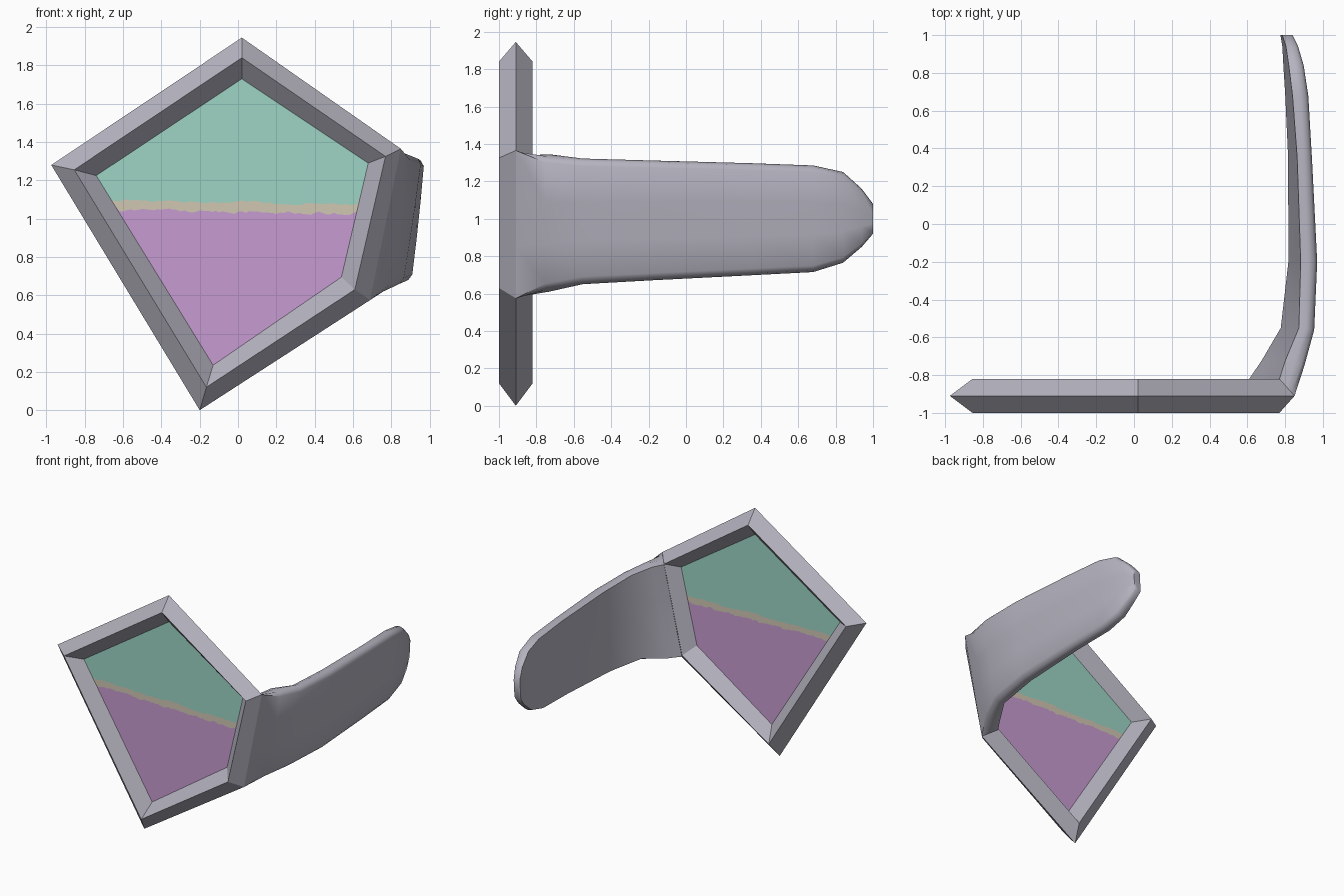
import bpy, bmesh, random

if "Cube" in bpy.data.objects:
    bpy.data.objects.remove(bpy.data.objects["Cube"])

random.seed(4)


def material(name, rgb):
    m = bpy.data.materials.new(name)
    m.diffuse_color = (*rgb, 1.0)
    m.use_nodes = True
    m.node_tree.nodes["Principled BSDF"].inputs["Base Color"].default_value = m.diffuse_color
    return m


grey = material("lilac grey", (0.46, 0.45, 0.52))
teal = material("pale teal", (0.34, 0.66, 0.56))
beige = material("pale beige", (0.64, 0.57, 0.45))
purple = material("soft purple", (0.57, 0.33, 0.64))


def make_object(name, bm, mats):
    bmesh.ops.recalc_face_normals(bm, faces=bm.faces)
    me = bpy.data.meshes.new(name)
    bm.to_mesh(me)
    bm.free()
    for m in mats:
        me.materials.append(m)
    ob = bpy.data.objects.new(name, me)
    bpy.context.collection.objects.link(ob)
    return ob


def bridge(bm, a, b):
    n = len(a)
    for i in range(n):
        j = (i + 1) % n
        bm.faces.new((a[i], a[j], b[j], b[i]))


# Pentagon outlines (x, z): outer edge, ridge and inner edge
outer = [(0.02, 1.945), (-0.975, 1.28), (-0.20, 0.0), (0.69, 0.575), (0.85, 1.365)]
ridge = [(0.02, 1.84), (-0.855, 1.255), (-0.165, 0.12), (0.61, 0.63), (0.77, 1.325)]
inner = [(0.02, 1.73), (-0.74, 1.225), (-0.13, 0.235), (0.54, 0.695), (0.68, 1.29)]
MID, FRONT, BACK = -0.91, -1.0, -0.82

# Frame with a diamond cross-section
bm = bmesh.new()
loops = [[bm.verts.new((x, y, z)) for x, z in pts]
         for pts, y in ((outer, MID), (ridge, FRONT), (inner, MID), (ridge, BACK))]
for k in range(4):
    bridge(bm, loops[k], loops[(k + 1) % 4])
make_object("frame", bm, [grey])


# Pane: columns cut by two ragged horizontal lines
def pane_span(x):
    zs = []
    for (x0, z0), (x1, z1) in zip(inner, inner[1:] + inner[:1]):
        if min(x0, x1) - 1e-6 <= x <= max(x0, x1) + 1e-6:
            zs.append(z0 + (z1 - z0) * (x - x0) / (x1 - x0))
    return min(zs), max(zs)


xs = sorted({round(-0.74 + 0.02 * i, 4) for i in range(72)} | {p[0] for p in inner})
bm = bmesh.new()
columns = []
low = high = 0.0
for x in xs:
    low = 0.6 * low + random.uniform(-0.008, 0.008)
    high = 0.6 * high + random.uniform(-0.006, 0.006)
    z0, z1 = pane_span(x)
    cuts = (z0, 1.036 - 0.012 * x + low, 1.086 - 0.018 * x + high, z1)
    columns.append([bm.verts.new((x, MID, min(max(z, z0), z1))) for z in cuts])
for a, b in zip(columns, columns[1:]):
    for k in range(3):
        f = bm.faces.new((a[k], b[k], b[k + 1], a[k + 1]))
        f.material_index = k
bmesh.ops.remove_doubles(bm, verts=bm.verts, dist=0.0005)
make_object("pane", bm, [purple, beige, teal])

# Side arm: cross-section (inner to outer, bottom to top) swept through rings
section = [(0, 0.02), (0, 0.35), (0, 0.65), (0, 0.98), (0.4, 1.0), (0.8, 0.985), (1, 0.94),
           (1.03, 0.65), (1.03, 0.35), (1, 0.06), (0.8, 0.015), (0.4, 0)]
# outer y, outer x, inner y, inner x, bottom, top, lean
rings = [(-0.91, 0.77, -0.82, 0.69, 0.575, 1.365, 0.16),
         (-0.75, 0.845, -0.72, 0.74, 0.61, 1.345, 0.13),
         (-0.56, 0.91, -0.55, 0.825, 0.65, 1.322, 0.10),
         (-0.20, 0.94, -0.20, 0.85, 0.67, 1.312, 0.068),
         (0.35, 0.92, 0.35, 0.84, 0.698, 1.297, 0.05),
         (0.68, 0.905, 0.68, 0.82, 0.715, 1.285, 0.04),
         (0.84, 0.885, 0.84, 0.805, 0.765, 1.25, 0.03),
         (0.94, 0.86, 0.94, 0.795, 0.85, 1.16, 0.02),
         (1.00, 0.835, 1.00, 0.78, 0.92, 1.08, 0.01)]
bm = bmesh.new()
sweep = []
for n, (yo, xo, yi, xi, z0, z1, lean) in enumerate(rings):
    loop = []
    for u, v in section:
        if n == 0:  # root sits square on the back bevel of the frame
            u = min(u, 1)
            v = 0 if v < 0.1 else 1 if v > 0.9 else v
        pinch = 0.045 * (1 - u) if n == 0 else 0
        z = (z0 + pinch) + (z1 - z0 - 2 * pinch) * v
        loop.append(bm.verts.new((xi + (xo - xi) * u + lean * (v - 0.5),
                                  yi + (yo - yi) * u, z)))
    sweep.append(loop)
for a, b in zip(sweep, sweep[1:]):
    bridge(bm, a, b)
bm.faces.new(sweep[-1])
arm = make_object("side_arm", bm, [grey])
bpy.context.view_layer.objects.active = arm
arm.select_set(True)
bpy.ops.object.shade_smooth_by_angle(angle=0.9)
